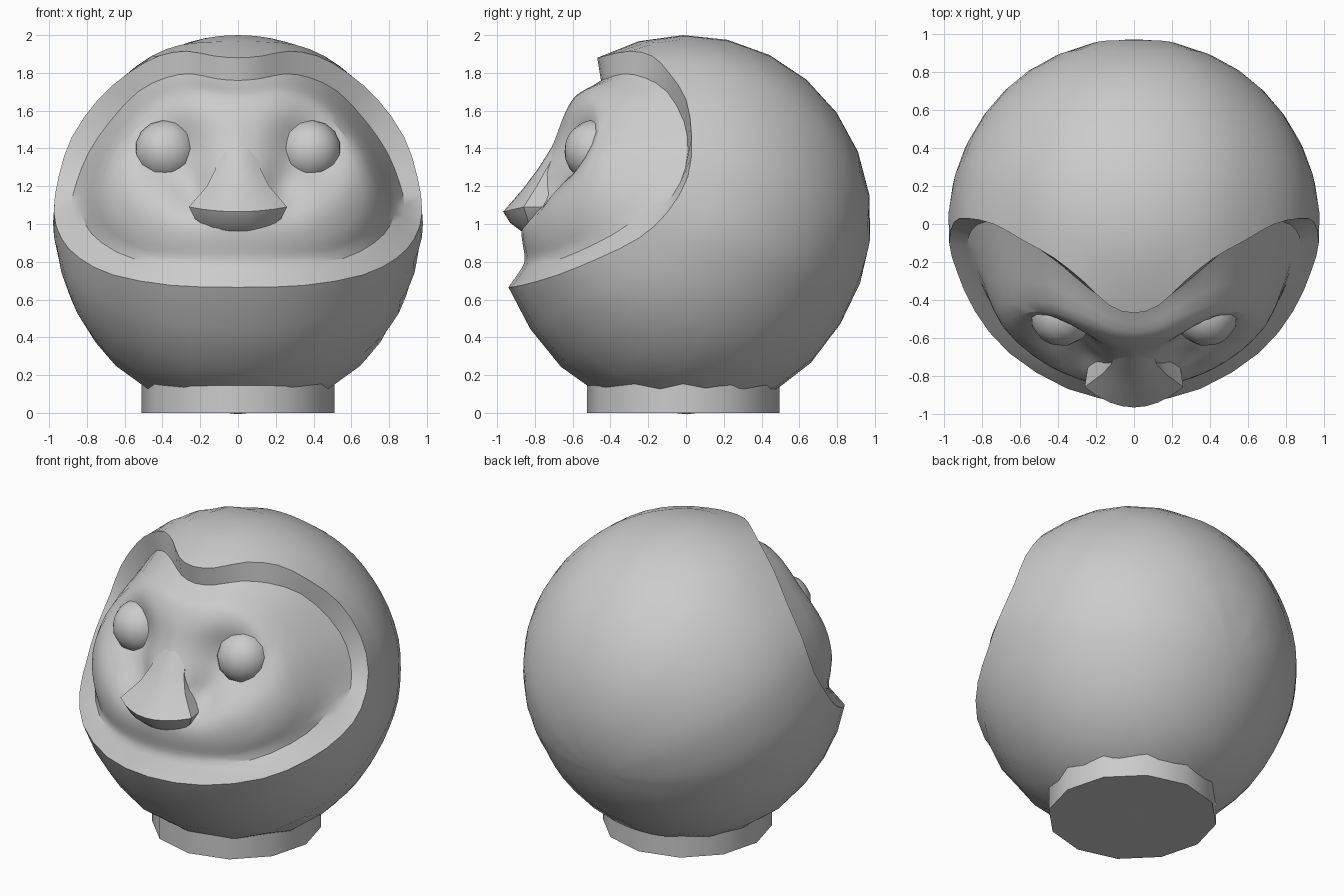
import bpy, bmesh, math
from mathutils import Vector

if "Cube" in bpy.data.objects:
    bpy.data.objects.remove(bpy.data.objects["Cube"])

CENTER = Vector((0, 0, 1.02))
RADIUS = 0.98


def finish(name, verts, faces, angle=30):
    mesh = bpy.data.meshes.new(name)
    mesh.from_pydata(verts, [], faces)
    bm = bmesh.new()
    bm.from_mesh(mesh)
    bmesh.ops.recalc_face_normals(bm, faces=bm.faces)
    bm.to_mesh(mesh)
    bm.free()
    obj = bpy.data.objects.new(name, mesh)
    bpy.context.collection.objects.link(obj)
    smooth(obj, angle)
    return obj


def smooth(obj, angle):
    bpy.ops.object.select_all(action='DESELECT')
    obj.select_set(True)
    bpy.context.view_layer.objects.active = obj
    bpy.ops.object.shade_smooth_by_angle(angle=math.radians(angle))


def mirrored_loop(half):
    """Mirror half an outline, then round it with one in-between point."""
    pts = [Vector(p) for p in half]
    pts += [Vector((-p.x, p.y, p.z)) for p in pts[-2:0:-1]]
    n, out = len(pts), []
    for i in range(n):
        a, b, c, d = (pts[(i + k) % n] for k in (-1, 0, 1, 2))
        out += [b, (b + c) * 0.5625 - (a + d) * 0.0625]
    return out


def bump(x, z, cx, cz, sx, sz):
    return math.exp(-((x - cx) / sx) ** 2 - ((z - cz) / sz) ** 2)


def face_y(x, z):
    """Depth of the face: a smaller dome with hollows for eyes and nose sides."""
    y = -math.sqrt(max(0.0, 0.774 - x * x - (z - 1.05) ** 2))
    y += 0.21 * bump(abs(x), z, 0.35, 1.38, 0.21, 0.21)
    y += 0.08 * bump(x, z, 0, 1.42, 0.2, 0.25)
    y += 0.09 * bump(abs(x), z, 0.23, 1.17, 0.11, 0.12)
    return y


# Outer and inner edges of the hood opening (right half, top to bottom)
outer = mirrored_loop([
    (0, -.47, 1.88), (.13, -.43, 1.89), (.27, -.30, 1.915), (.42, -.18, 1.89),
    (.58, -.09, 1.80), (.74, 0, 1.66), (.88, .03, 1.46), (.95, .01, 1.25),
    (.975, -.10, 1.06), (.935, -.25, .925), (.84, -.46, .82),
    (.66, -.68, .73), (.35, -.87, .675), (0, -.94, .665)])
inner = mirrored_loop([
    (0, -.45, 1.76), (.12, -.42, 1.77), (.25, -.33, 1.795), (.38, -.22, 1.775),
    (.53, -.10, 1.70), (.68, -.01, 1.54), (.79, .01, 1.38), (.855, -.03, 1.22),
    (.88, -.12, 1.10), (.85, -.28, .98), (.76, -.46, .88),
    (.58, -.68, .79), (.33, -.81, .77), (0, -.87, .765)])
N = len(outer)

# Rings from the back of the sphere to the rim, over it, and across the face
pole = Vector((0, 0.94, -0.34)).normalized()
rings = []
for k in range(9, 0, -1):
    t = k / 10
    ring = []
    for p in outer:
        d = p - CENTER
        v = CENTER + d.normalized().slerp(pole, t) * (d.length * (1 - t) + RADIUS * t)
        v.z -= 0.035 * max(0, min(1, (0.5 - v.z) / 0.3))   # settle onto the foot
        ring.append(v)
    rings.append(ring)
rings += [outer, inner]
FACE_RINGS = 20
for k in range(1, FACE_RINGS):
    t = k / FACE_RINGS
    s = min(1, t / 0.2)
    s = s * (2 - s)
    ring = []
    for p in inner:
        x, z = p.x * (1 - t), p.z * (1 - t) + 1.3 * t
        ring.append(Vector((x, p.y + (face_y(x, z) - p.y) * s, z)))
    rings.append(ring)
verts = [v for ring in rings for v in ring]
faces = [(r * N + i, r * N + (i + 1) % N, (r + 1) * N + (i + 1) % N, (r + 1) * N + i)
         for r in range(len(rings) - 1) for i in range(N)]
back, front = len(verts), len(verts) + 1
verts += [CENTER + pole * RADIUS, Vector((0, face_y(0, 1.3), 1.3))]
last = (len(rings) - 1) * N
for i in range(N):
    j = (i + 1) % N
    faces += [(back, j, i), (front, last + i, last + j)]
finish("hooded_head", verts, faces)

# Nose: flared wedge with rows of (half width, middle y, side y, middle z, side z)
rows = [(.09, -.69, -.65, 1.44, 1.44), (.12, -.785, -.74, 1.29, 1.29),
        (.165, -.86, -.79, 1.19, 1.20), (.26, -.968, -.86, 1.065, 1.09),
        (.23, -.93, -.84, 1.005, 1.03), (.16, -.87, -.83, .96, .975)]
nv, nf = [], []
COLS = 11
for w, ym, ys, zm, zs in rows:
    for c in range(COLS):
        u = max(-1, min(1, (c - 5) / 4))
        if c in (0, COLS - 1):
            nv.append((u * w * 0.85, -.6, zs))
        else:
            nv.append((u * w, ym + (ys - ym) * u * u, zm + (zs - zm) * u * u))
for r in range(len(rows) - 1):
    for c in range(COLS - 1):
        a = r * COLS + c
        nf.append((a, a + 1, a + COLS + 1, a + COLS))
nf += [tuple(range(COLS)), tuple(range((len(rows) - 1) * COLS, len(rows) * COLS))]
finish("nose", nv, nf, 35)

# Eyes
for side, name in ((-1, "left_eye"), (1, "right_eye")):
    bpy.ops.mesh.primitive_uv_sphere_add(
        segments=12, ring_count=8, radius=0.17,
        location=(side * 0.38, -0.475, 1.385), rotation=(math.radians(65), 0, side * 0.5))
    eye = bpy.context.object
    eye.name = name
    smooth(eye, 50)

# Flat twelve-sided foot
bpy.ops.mesh.primitive_cylinder_add(vertices=12, radius=0.51, depth=0.155,
                                    location=(0, -0.015, 0.0775))
foot = bpy.context.object
foot.name = "base"
smooth(foot, 35)
